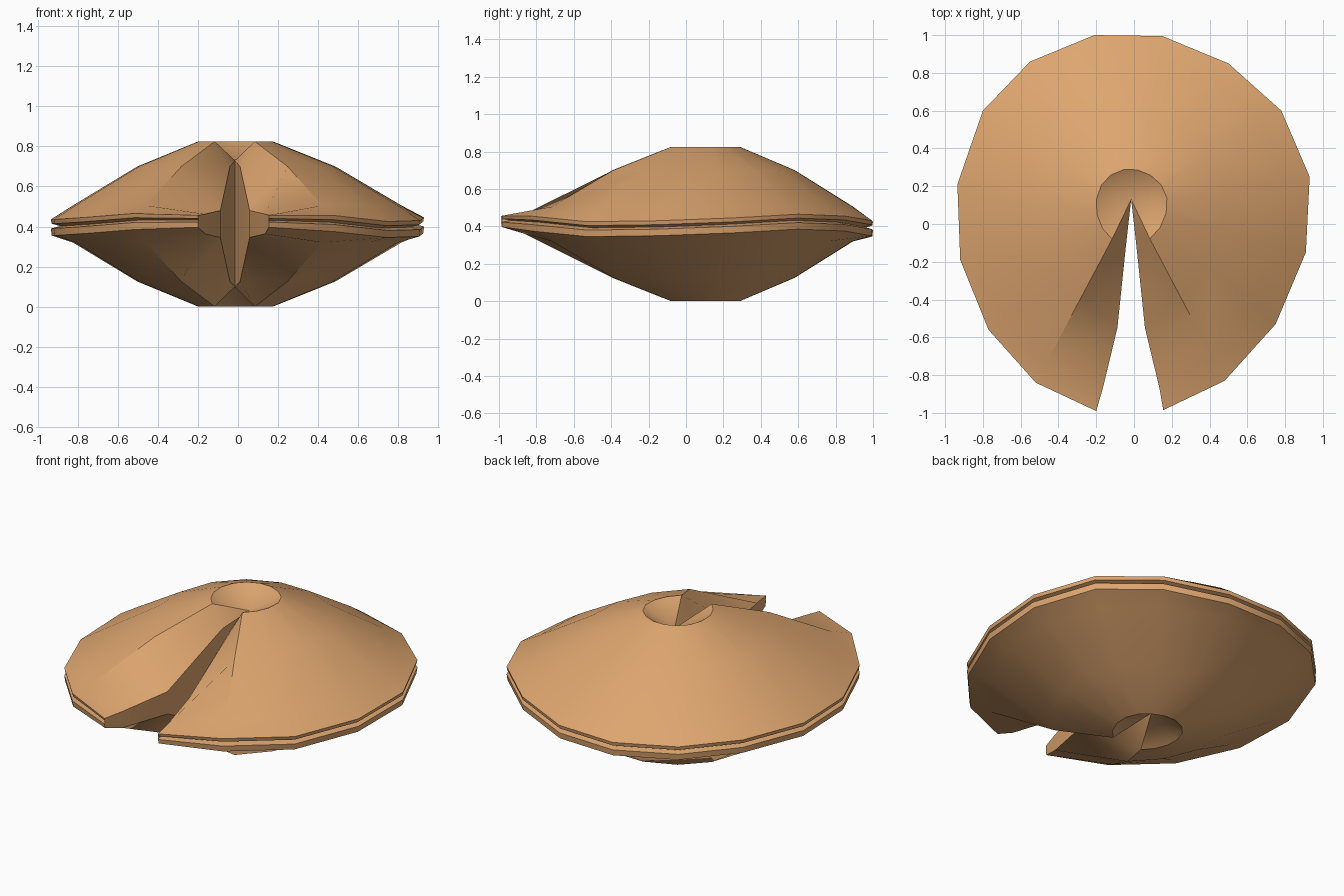
import bpy, bmesh, math
from mathutils import Vector

cube = bpy.data.objects.get("Cube")
if cube:
    bpy.data.objects.remove(cube, do_unlink=True)

tan = bpy.data.materials.new("warm_tan")
tan.use_nodes = True
colour = (0.73, 0.38, 0.16, 1)
tan.diffuse_color = colour
tan.node_tree.nodes["Principled BSDF"].inputs["Base Color"].default_value = colour

HEIGHT = 0.825
CENTRE = Vector((-0.015, 0.11))

# Rim corners (x, y, height of the seam), from one notch tip round to the other
RIM = [(-.2, -.99, .43), (-.52, -.84, .43), (-.77, -.56, .41), (-.92, -.19, .4),
       (-.935, .21, .4), (-.8, .6, .41), (-.55, .86, .4), (-.21, 1, .39),
       (.15, .995, .395), (.5, .85, .42), (.78, .6, .43), (.93, .25, .41),
       (.91, -.15, .395), (.75, -.53, .39), (.48, -.83, .42), (.155, -.985, .43)]

# Upper shell as (share of radius, height), and rim lips as (share, offset from seam)
SHELL = [(.2, HEIGHT), (.53, .7), (.88, .505)]
LIPS = [(1, .035), (.995, .014), (.95, .002), (1, -.01), (.995, -.045)]
# Inner notch edge as (half width, y, height)
NOTCH = [(.025, -.09, .7), (.073, -.55, .48), (.15, -.87, .462)]


def section(index):
    """Points from the top dimple, over the rim, to the bottom dimple."""
    x, y, seam = RIM[index]
    tip = index in (0, len(RIM) - 1)
    if tip:
        side = math.copysign(1, x)
        top = [(CENTRE.x + side * w, ny, z) for w, ny, z in NOTCH]
    else:
        top = [(*CENTRE.lerp(Vector((x, y)), t), z) for t, z in SHELL]
    bottom = [(px, py, HEIGHT - z) for px, py, z in reversed(top)]
    squeeze = 0.75 if tip else 1
    lips = [(*CENTRE.lerp(Vector((x, y)), t), seam + dz * squeeze) for t, dz in LIPS]
    return top + lips + bottom


bm = bmesh.new()
dimple_top = bm.verts.new((CENTRE.x, .13, .73))
dimple_bottom = bm.verts.new((CENTRE.x, .13, .1))
columns = [[dimple_top] + [bm.verts.new(p) for p in section(i)] + [dimple_bottom]
           for i in range(len(RIM))]

# Shell panels between neighbouring sections
for a, b in zip(columns, columns[1:]):
    for j in range(len(a) - 1):
        corners = list(dict.fromkeys((a[j], a[j + 1], b[j + 1], b[j])))
        bm.faces.new(corners)

# Narrow inner walls of the notch, joining upper and lower shells
for col in (columns[0], columns[-1]):
    last = len(col) - 1
    lip = len(SHELL) + 1
    for j in range(lip):
        bm.faces.new((col[j], col[j + 1], col[last - j - 1], col[last - j]))
    bm.faces.new(col[lip:last - lip + 1])

bmesh.ops.recalc_face_normals(bm, faces=bm.faces)
mesh = bpy.data.meshes.new("notched_shell")
bm.to_mesh(mesh)
bm.free()
mesh.materials.append(tan)
shell = bpy.data.objects.new("notched_shell", mesh)
bpy.context.collection.objects.link(shell)

bpy.ops.object.select_all(action='DESELECT')
shell.select_set(True)
bpy.context.view_layer.objects.active = shell
bpy.ops.object.shade_smooth_by_angle(angle=math.radians(30))
